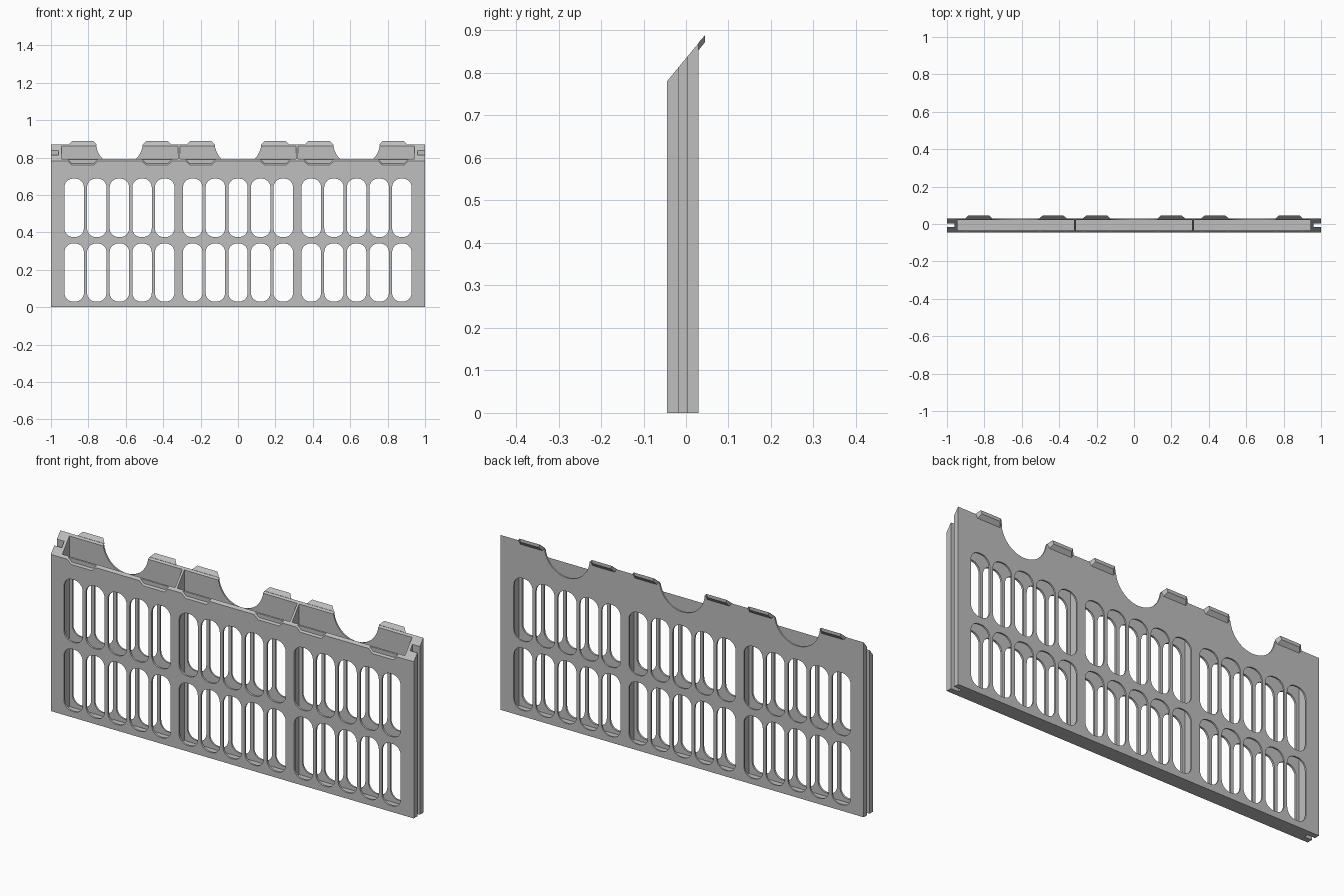
import bpy, bmesh, math

if "Cube" in bpy.data.objects:
    bpy.data.objects.remove(bpy.data.objects["Cube"])

mat = bpy.data.materials.new("light grey plastic")
mat.diffuse_color = (0.52, 0.52, 0.52, 1)
mat.use_nodes = True
mat.node_tree.nodes["Principled BSDF"].inputs["Base Color"].default_value = mat.diffuse_color

FRONT, BACK = -0.045, 0.03
SLOPE = 1.21
BAYS = (-0.634, 0, 0.634)
TABS = [s * x for x in (0.2, 0.433, 0.83) for s in (-1, 1)]


def top_z(y):
    return 0.78 + (y - FRONT) * SLOPE


def prism(bm, pts_a, pts_b):
    """Solid between two matching outlines."""
    a = [bm.verts.new(p) for p in pts_a]
    b = [bm.verts.new(p) for p in pts_b]
    n = len(a)
    bm.faces.new(a)
    bm.faces.new(b[::-1])
    for i in range(n):
        bm.faces.new((a[i], b[i], b[(i + 1) % n], a[(i + 1) % n]))


def along_x(bm, yz, x0, x1):
    prism(bm, [(x0, y, z) for y, z in yz], [(x1, y, z) for y, z in yz])


def along_y(bm, xz, y0, y1):
    prism(bm, [(x, y0, z) for x, z in xz], [(x, y1, z) for x, z in xz])


def box(bm, x0, x1, y0, y1, z0, z1):
    along_x(bm, [(y0, z0), (y1, z0), (y1, z1), (y0, z1)], x0, x1)


def finish(name, bm):
    bmesh.ops.recalc_face_normals(bm, faces=bm.faces)
    me = bpy.data.meshes.new(name)
    bm.to_mesh(me)
    bm.free()
    me.materials.append(mat)
    ob = bpy.data.objects.new(name, me)
    bpy.context.collection.objects.link(ob)
    return ob


def rounded_slot(cx, z0, z1, half=0.052, r=0.046, seg=8):
    pts = []
    for i, (sx, z) in enumerate(((1, z1 - r), (-1, z1 - r), (-1, z0 + r), (1, z0 + r))):
        for k in range(seg + 1):
            a = (i + k / seg) * math.pi / 2
            pts.append((cx + sx * (half - r) + r * math.cos(a), z + r * math.sin(a)))
    return pts


# Panel body with a sloping top
bm = bmesh.new()
along_x(bm, [(FRONT, 0), (BACK, 0), (BACK, top_z(BACK)), (FRONT, top_z(FRONT))], -1, 1)
panel = finish("slotted_panel", bm)

cutters = []

# Three open pockets separated by thin dividers
bm = bmesh.new()
for x0, x1 in ((-0.944, -0.322), (-0.311, 0.311), (0.322, 0.944)):
    box(bm, x0, x1, -0.035, 0.022, 0.012, 1.1)
cutters.append(finish("pocket_cutter", bm))

# Vertical joining grooves at both ends
bm = bmesh.new()
for x0, x1 in ((-1.1, -0.959), (0.959, 1.1)):
    box(bm, x0, x1, -0.017, 0.003, -0.1, 1.1)
cutters.append(finish("groove_cutter", bm))

# Two rows of rounded slots in each bay
bm = bmesh.new()
for c in BAYS:
    for k in range(-2, 3):
        for z0, z1 in ((0.03, 0.34), (0.375, 0.687)):
            along_y(bm, rounded_slot(c + k * 0.121, z0, z1), -0.1, 0.1)
cutters.append(finish("slot_cutter", bm))

# Round cutouts in the rear wall
bm = bmesh.new()
for c in BAYS:
    ring = [(c + 0.125 * math.cos(i * math.tau / 48), 0.88 + 0.125 * math.sin(i * math.tau / 48))
            for i in range(48)]
    along_y(bm, ring, 0.0, 0.1)
cutters.append(finish("arch_cutter", bm))

# Shallow notches in the front rim that match the rear tabs
bm = bmesh.new()
for c in TABS:
    y0, y1 = FRONT - 0.01, FRONT + 0.007
    low = [(c - 0.058, y, top_z(y) - 0.02) for y in (y0, y1)]
    a = [(c - 0.058, y0, top_z(y0) - 0.02), (c + 0.058, y0, top_z(y0) - 0.02),
         (c + 0.09, y0, top_z(y0) + 0.01), (c - 0.09, y0, top_z(y0) + 0.01)]
    rise = (y1 - y0) * SLOPE
    prism(bm, a, [(x, y1, z + rise) for x, _, z in a])
cutters.append(finish("notch_cutter", bm))

bpy.context.view_layer.objects.active = panel
for cut in cutters:
    cut.hide_render = True
    mod = panel.modifiers.new(cut.name, 'BOOLEAN')
    mod.operation = 'DIFFERENCE'
    mod.solver = 'EXACT'
    mod.object = cut
    bpy.ops.object.modifier_apply(modifier=mod.name)
    bpy.data.objects.remove(cut)

# Tapered hooking tabs on the rear edge
bm = bmesh.new()
for c in TABS:
    outer = 0.045
    prism(bm,
          [(c - 0.074, BACK - 0.001, top_z(BACK)), (c + 0.074, BACK - 0.001, top_z(BACK)),
           (c + 0.062, BACK - 0.001, top_z(BACK) - 0.018), (c - 0.062, BACK - 0.001, top_z(BACK) - 0.018)],
          [(c - 0.056, outer, top_z(outer)), (c + 0.056, outer, top_z(outer)),
           (c + 0.05, outer, top_z(outer) - 0.016), (c - 0.05, outer, top_z(outer) - 0.016)])
tabs = finish("rear_tabs", bm)

for ob in (panel, tabs):
    bpy.ops.object.select_all(action='DESELECT')
    ob.select_set(True)
    bpy.context.view_layer.objects.active = ob
    bpy.ops.object.shade_smooth_by_angle(angle=math.radians(30))
